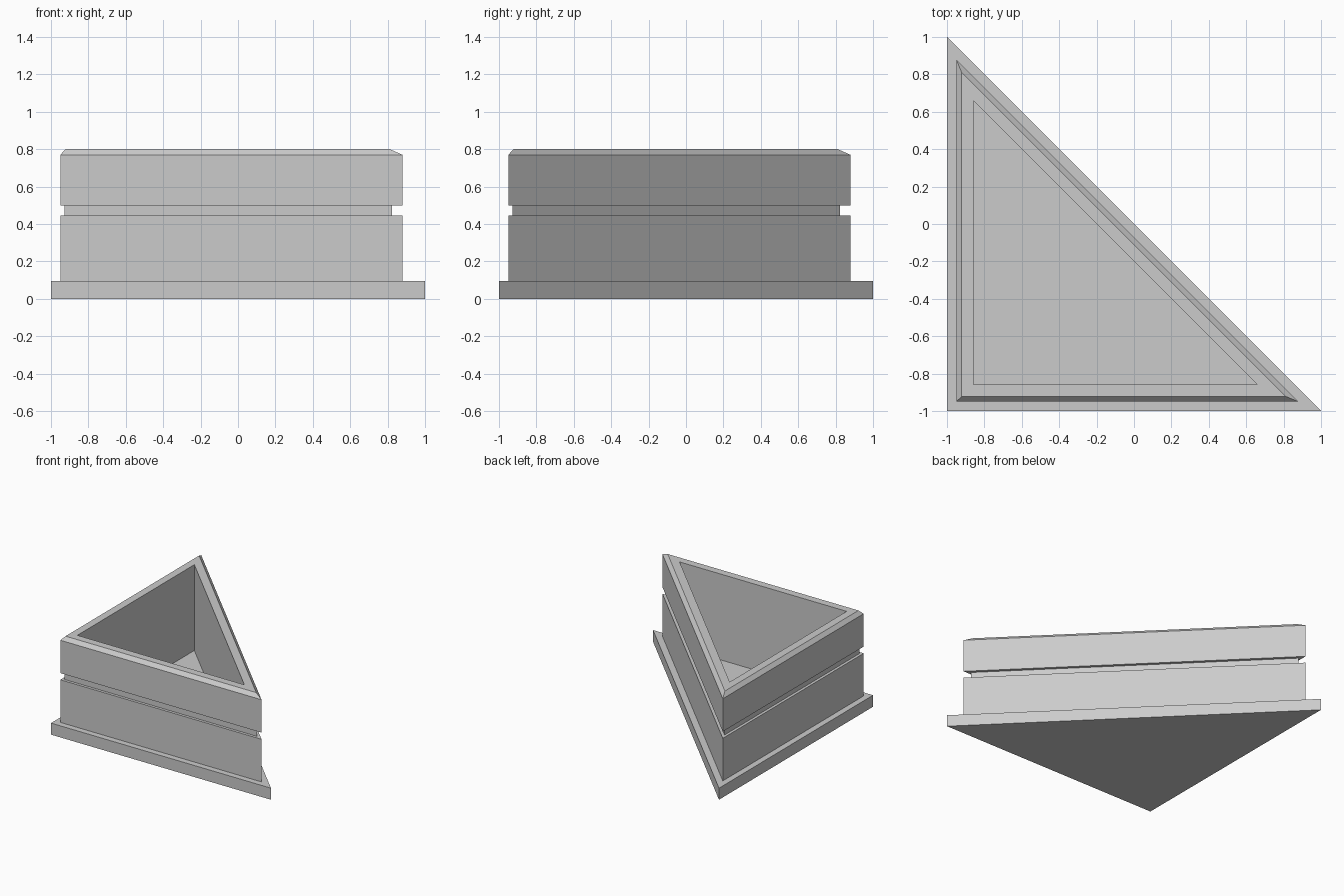
import bpy, bmesh
from math import sqrt

if "Cube" in bpy.data.objects:
    bpy.data.objects.remove(bpy.data.objects["Cube"])

# Cross-section of the wall: (inset from the outer edge, height)
PROFILE = [
    (0.0, 0.0), (0.0, 0.095),        # base plinth
    (0.05, 0.095), (0.05, 0.445),    # lower wall
    (0.073, 0.445), (0.073, 0.50),   # groove
    (0.05, 0.50), (0.05, 0.77),      # upper wall
    (0.078, 0.80),                   # chamfered rim
    (0.141, 0.80), (0.141, 0.095),   # hollow inside
]


def triangle(inset, z):
    """Corners of the right triangle, every side moved inwards by inset."""
    near, far = -1 + inset, 1 - inset * (1 + sqrt(2))
    return [(near, near, z), (far, near, z), (near, far, z)]


# Stack the triangular rings and bridge them into a closed shell
bm = bmesh.new()
rings = [[bm.verts.new(co) for co in triangle(d, z)] for d, z in PROFILE]
for a, b in zip(rings, rings[1:]):
    for i in range(3):
        j = (i + 1) % 3
        bm.faces.new((a[i], a[j], b[j], b[i]))

# Underside and inner floor
bm.faces.new(rings[0][::-1])
bm.faces.new(rings[-1])
bmesh.ops.recalc_face_normals(bm, faces=bm.faces)

mesh = bpy.data.meshes.new("triangular_planter")
bm.to_mesh(mesh)
bm.free()
bpy.context.collection.objects.link(bpy.data.objects.new("triangular_planter", mesh))
